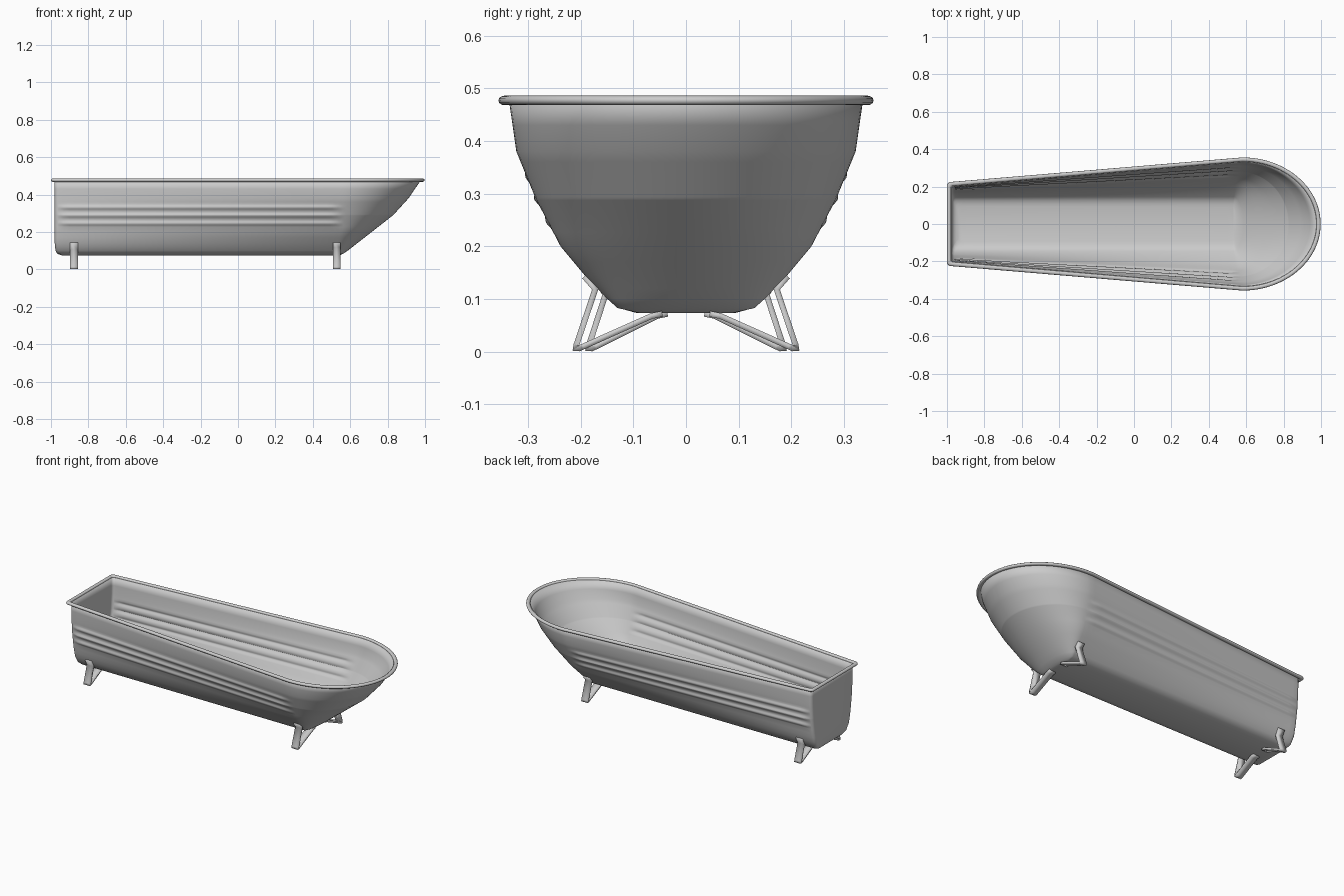
import bpy, bmesh, math

if "Cube" in bpy.data.objects:
    bpy.data.objects.remove(bpy.data.objects["Cube"])

# z, half width at wide end, half width at square end, x of square end, x of nose
ROWS = [(0.074, 0.090, 0.095, -0.940, 0.540),
        (0.083, 0.130, 0.128, -0.966, 0.562),
        (0.100, 0.149, 0.147, -0.976, 0.587),
        (0.140, 0.188, 0.168, -0.980, 0.638),
        (0.200, 0.238, 0.182, -0.980, 0.715),
        (0.290, 0.285, 0.195, -0.980, 0.830),
        (0.380, 0.322, 0.202, -0.980, 0.912),
        (0.477, 0.336, 0.205, -0.980, 0.978)]
RIBS = (0.245, 0.288, 0.331)


def row_at(z):
    for a, b in zip(ROWS, ROWS[1:]):
        if z <= b[0]:
            t = (z - a[0]) / (b[0] - a[0])
            return [p + (q - p) * t for p, q in zip(a, b)]
    return list(ROWS[-1])


def rib(x, z):
    fade = max(0, min(1, (x + 0.965) / 0.03, (0.545 - x) / 0.03))
    return sum(0.007 * fade * 0.5 * (1 + math.cos(math.pi * (z - c) / 0.018))
               for c in RIBS if abs(z - c) < 0.018)


def outline(z, wide, narrow, end, nose, ribs=True, r=0.02):
    """Closed plan outline: square end, tapering sides, elliptical nose."""
    xc = 0.53 + 0.05 * min(1, (z - 0.074) / 0.4)
    xc = min(xc, nose - 0.01)
    half = []
    for i in range(5):
        a = math.pi / 2 * i / 4
        half.append((end + r - r * math.cos(a), narrow - r + r * math.sin(a)))
    n = 52
    for i in range(1, n):
        t = i / n
        x = end + r + (xc - end - r) * t
        half.append((x, narrow + (wide - narrow) * t + (rib(x, z) if ribs else 0)))
    for i in range(24):
        a = math.pi / 2 * i / 24
        half.append((xc + (nose - xc) * math.sin(a), wide * math.cos(a)))
    return ([(x, y, z) for x, y in half] + [(nose, 0, z)]
            + [(x, -y, z) for x, y in reversed(half)])


def loft(name, loops, closed=False, floor=False):
    bm = bmesh.new()
    rings = [[bm.verts.new(p) for p in loop] for loop in loops]
    pairs = list(zip(rings, rings[1:])) + ([(rings[-1], rings[0])] if closed else [])
    for a, b in pairs:
        for i in range(len(a)):
            j = (i + 1) % len(a)
            bm.faces.new((a[i], a[j], b[j], b[i]))
    if floor:
        r = rings[0]
        for i in range(len(r) // 2):
            j, k, m = i + 1, len(r) - 2 - i, len(r) - 1 - i
            bm.faces.new((r[i], r[j], r[m]) if j == k else (r[i], r[j], r[k], r[m]))
            if j >= k - 1:
                break
    bmesh.ops.recalc_face_normals(bm, faces=bm.faces)
    # the lower outside must face down / outwards
    low = min(bm.faces, key=lambda f: f.calc_center_median().z)
    if low.normal.z > 0:
        bmesh.ops.reverse_faces(bm, faces=bm.faces)
    return make(name, bm)


def make(name, bm):
    me = bpy.data.meshes.new(name)
    bm.to_mesh(me)
    bm.free()
    ob = bpy.data.objects.new(name, me)
    bpy.context.collection.objects.link(ob)
    return ob


def smooth(ob, deg):
    bpy.ops.object.select_all(action='DESELECT')
    ob.select_set(True)
    bpy.context.view_layer.objects.active = ob
    bpy.ops.object.shade_smooth_by_angle(angle=math.radians(deg))


# Tub shell with pressed ribs
levels = {r[0] for r in ROWS} | {0.34 + 0.02, 0.43, 0.17, 0.12, 0.078}
for c in RIBS:
    levels |= {round(c + d, 4) for d in (-0.018, -0.012, -0.006, 0, 0.006, 0.012, 0.018)}
tub = loft("tub_shell", [outline(*row_at(z)) for z in sorted(levels)], floor=True)
mod = tub.modifiers.new("thickness", 'SOLIDIFY')
mod.thickness = 0.005
mod.offset = -1
smooth(tub, 40)

# Rolled rim
_, wide, narrow, end, nose = ROWS[-1]
rim_loops = []
for i in range(12):
    a = 2 * math.pi * i / 12
    o = 0.009 + 0.011 * math.cos(a)
    rim_loops.append(outline(0.477 + 0.009 * math.sin(a), wide + o, narrow + o,
                             end - o, nose + o, False, 0.012 + o * 0.5))
smooth(loft("rolled_rim", rim_loops, closed=True), 50)


# Bent strap feet, mirrored to both sides
def strap_feet(name, x, path):
    bm = bmesh.new()
    pts = [[bm.verts.new((x + s * 0.021, y, z)) for s in (-1, 1)] for y, z in path]
    for a, b in zip(pts, pts[1:]):
        bm.faces.new((a[0], a[1], b[1], b[0]))
    ob = make(name, bm)
    m = ob.modifiers.new("thickness", 'SOLIDIFY')
    m.thickness = 0.011
    m.offset = 0
    m.use_even_offset = True
    ob.modifiers.new("both_sides", 'MIRROR').use_axis = (False, True, False)
    smooth(ob, 35)


strap_feet("wide_end_feet", 0.528,
           [(0.193, 0.143), (0.172, 0.119), (0.208, 0.013), (0.209, 0.007),
            (0.203, 0.0065), (0.195, 0.010), (0.065, 0.068), (0.045, 0.072)])
strap_feet("square_end_feet", -0.877,
           [(0.172, 0.143), (0.153, 0.108), (0.184, 0.013), (0.185, 0.007),
            (0.179, 0.0065), (0.171, 0.010), (0.055, 0.068), (0.035, 0.072)])
